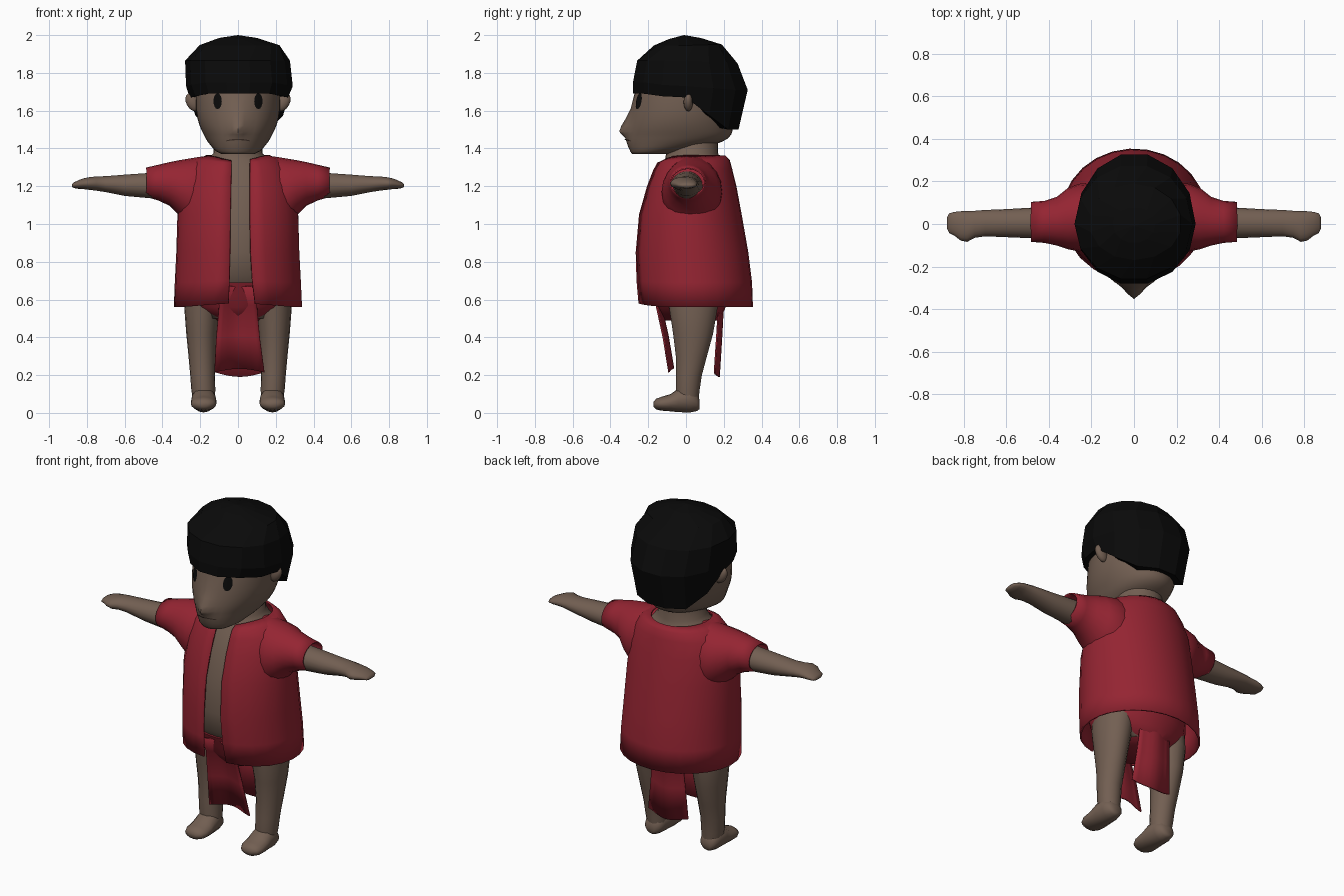
import bpy, bmesh, math
from mathutils import Vector
from mathutils.bvhtree import BVHTree

if "Cube" in bpy.data.objects:
    bpy.data.objects.remove(bpy.data.objects["Cube"])


def material(name, rgb):
    m = bpy.data.materials.new(name)
    m.diffuse_color = (*rgb, 1)
    m.use_nodes = True
    m.node_tree.nodes["Principled BSDF"].inputs["Base Color"].default_value = m.diffuse_color
    return m


SKIN = material("brown_skin", (0.17, 0.115, 0.085))
RED = material("crimson_cloth", (0.30, 0.018, 0.032))
BLACK = material("black_hair", (0.003, 0.003, 0.003))
LIP = material("dark_lip", (0.05, 0.03, 0.022))


def finish(name, bm, mat, angle=60, recalc=True):
    if recalc:
        bmesh.ops.recalc_face_normals(bm, faces=bm.faces)
    me = bpy.data.meshes.new(name)
    bm.to_mesh(me)
    bm.free()
    ob = bpy.data.objects.new(name, me)
    bpy.context.collection.objects.link(ob)
    me.materials.append(mat)
    bpy.ops.object.select_all(action='DESELECT')
    ob.select_set(True)
    bpy.context.view_layer.objects.active = ob
    if angle:
        bpy.ops.object.shade_smooth_by_angle(angle=math.radians(angle))
    return ob


def thicken(ob, t):
    mod = ob.modifiers.new("thickness", 'SOLIDIFY')
    mod.thickness, mod.offset = t, 0


def skin_rows(bm, rows, closed, caps):
    """Bridge rows of points with quads."""
    vs = [[bm.verts.new(p) for p in row] for row in rows]
    n = len(vs[0])
    for a, b in zip(vs, vs[1:]):
        for i in range(n if closed else n - 1):
            j = (i + 1) % n
            bm.faces.new((a[i], a[j], b[j], b[i]))
    if caps:
        bm.faces.new(vs[0])
        bm.faces.new(vs[-1])


def ring(axis, r, n):
    """Ellipse: position on axis, two (low, high) extents."""
    p, (a0, a1), (b0, b1) = r
    pts = []
    for i in range(n):
        t = 2 * math.pi * i / n
        a = (a0 + a1) / 2 + (a1 - a0) / 2 * math.cos(t)
        b = (b0 + b1) / 2 + (b1 - b0) / 2 * math.sin(t)
        pts.append({'x': (p, a, b), 'y': (a, p, b), 'z': (a, b, p)}[axis])
    return pts


def loft(name, axis, rings, mat, n=20, flip=False, caps=True):
    bm = bmesh.new()
    skin_rows(bm, [ring(axis, r, n) for r in rings], True, caps)
    if flip:
        bmesh.ops.scale(bm, vec=(-1, 1, 1), verts=bm.verts)
    return finish(name, bm, mat)


# Head: stacked ovals (z, half width, front y, back y) with a nose ridge
head = [(1.37, .085, -.285, -.09), (1.385, .115, -.293, 0), (1.41, .14, -.298, .12),
        (1.435, .16, -.30, .19), (1.455, .172, -.302, .225), (1.475, .182, -.304, .24),
        (1.49, .19, -.305, .245), (1.52, .203, -.303, .25), (1.56, .215, -.297, .255),
        (1.61, .222, -.288, .255), (1.68, .223, -.275, .255), (1.76, .218, -.255, .25),
        (1.85, .18, -.2, .2), (1.92, .1, -.1, .12)]
bm = bmesh.new()
skin_rows(bm, [ring('z', (z, (-w, w), (f, b)), 40) for z, w, f, b in head], True, True)
for v in bm.verts:
    if v.co.y < -.15:
        up, down = (v.co.z - 1.49) / .08, (1.49 - v.co.z) / .025
        bump = math.exp(-(up if up > 0 else down) ** 2)
        v.co.y -= .045 * bump * math.exp(-(v.co.x / .038) ** 2)
        v.co.y -= .015 * math.exp(-((v.co.z - 1.44) / .04) ** 2 - (v.co.x / .08) ** 2)
bmesh.ops.recalc_face_normals(bm, faces=bm.faces)
tree = BVHTree.FromBMesh(bm)
finish("head", bm, SKIN)


def face_plate(name, outline, mat):
    """Thin plate hugging the front of the head."""
    bm = bmesh.new()
    rows = []
    for lo, hi in outline:
        row = []
        for k in range(5):
            x, z = lo[0] + (hi[0] - lo[0]) * k / 4, lo[1] + (hi[1] - lo[1]) * k / 4
            hit = tree.ray_cast(Vector((x, -1, z)), Vector((0, 1, 0)))[0]
            row.append((x, hit.y - .005, z))
        rows.append(row)
    skin_rows(bm, rows, False, False)
    bmesh.ops.recalc_face_normals(bm, faces=bm.faces)
    if sum(f.normal.y for f in bm.faces) > 0:
        bmesh.ops.reverse_faces(bm, faces=bm.faces)
    return finish(name, bm, mat, recalc=False)


# Eyes and mouth
for side, s in (("left", -1), ("right", 1)):
    oval = []
    for k in range(9):
        c = math.cos(math.pi * (.04 + .92 * k / 8))
        w = .022 * math.sqrt(1 - c * c)
        z = 1.65 + .042 * c
        oval.append(((s * .108 - w, z), (s * .108 + w, z)))
    face_plate(side + "_eye", oval, BLACK)
face_plate("mouth", [((x, 1.444 - 1.6 * x * x), (x, 1.451 - 2.2 * x * x))
                     for x in [-.064 + .016 * i for i in range(9)]], LIP)

# Ears
for side, s in (("left", -1), ("right", 1)):
    bpy.ops.mesh.primitive_uv_sphere_add(segments=12, ring_count=8, radius=1,
                                         location=(s * .24, .012, 1.645))
    ear = bpy.context.object
    ear.name = side + "_ear"
    ear.scale = (.034, .025, .052)
    ear.rotation_euler = (0, s * .5, 0)
    ear.data.materials.append(SKIN)
    bpy.ops.object.shade_smooth_by_angle()

# Hair: faceted cap (left x, right x, front y, back y, front z, side z, back z)
hair = [(-.19, .2, -.24, .22, 1.70, 1.68, 1.51),
        (-.25, .265, -.288, .285, 1.69, 1.67, 1.50),
        (-.275, .29, -.288, .335, 1.75, 1.73, 1.71),
        (-.28, .275, -.265, .28, 1.865, 1.865, 1.85),
        (-.21, .225, -.17, .19, 1.945, 1.945, 1.95),
        (-.10, .10, -.09, .08, 1.98, 1.985, 1.985)]
rows = []
for k, (l, r, f, b, zf, zs, zb) in enumerate(hair):
    row = []
    for i in range(14):
        t = 2 * math.pi * (i + .5 * (k == 4)) / 14
        c, s = math.cos(t), math.sin(t)
        x = c * r if c > 0 else -c * l
        y = s * b if s > 0 else -s * f
        w = min(1, abs(s) * 1.3) ** (1 if s > 0 else 2)
        row.append((x, y, zs + ((zb if s > 0 else zf) - zs) * w))
    rows.append(row)
rows.append([(0, -.01, 2.0)] * 14)
bm = bmesh.new()
skin_rows(bm, rows, True, False)
bmesh.ops.remove_doubles(bm, verts=bm.verts, dist=.0005)
finish("hair", bm, BLACK, angle=0)

# Torso with neck
loft("torso", 'z', [
    (.50, (-.2, .2), (-.09, .16)), (.58, (-.27, .27), (-.13, .2)),
    (.68, (-.28, .28), (-.19, .24)), (.73, (-.285, .285), (-.225, .26)),
    (.85, (-.285, .285), (-.245, .27)), (1.05, (-.275, .275), (-.228, .255)),
    (1.2, (-.26, .26), (-.183, .23)), (1.3, (-.22, .22), (-.14, .2)),
    (1.345, (-.16, .16), (-.11, .18)), (1.375, (-.13, .13), (-.105, .17)),
    (1.47, (-.125, .125), (-.09, .17))], SKIN, 28)

# Arms, legs and feet
for side, s in (("left", True), ("right", False)):
    loft(side + "_arm", 'x', [
        (.25, (-.08, .09), (1.12, 1.28)), (.46, (-.068, .078), (1.135, 1.272)),
        (.60, (-.062, .07), (1.148, 1.262)), (.70, (-.058, .066), (1.168, 1.254)),
        (.75, (-.065, .062), (1.176, 1.252)), (.785, (-.084, .06), (1.18, 1.249)),
        (.815, (-.078, .06), (1.184, 1.243)), (.845, (-.055, .057), (1.186, 1.232)),
        (.87, (-.042, .05), (1.19, 1.22)), (.88, (-.02, .03), (1.198, 1.21))],
        SKIN, 18, s)
    loft(side + "_leg", 'z', [
        (.05, (.125, .235), (-.05, .065)), (.12, (.12, .247), (-.055, .073)),
        (.2, (.122, .253), (-.055, .085)), (.3, (.118, .262), (-.055, .112)),
        (.42, (.11, .274), (-.07, .145)), (.55, (.09, .284), (-.09, .168)),
        (.65, (.06, .275), (-.1, .175))], SKIN, 18, s)
    loft(side + "_foot", 'y', [
        (.072, (.16, .21), (.02, .07)), (.058, (.135, .23), (.01, .1)),
        (.02, (.12, .245), (.002, .14)), (-.04, (.115, .248), (.004, .13)),
        (-.08, (.113, .25), (.008, .1)), (-.13, (.115, .25), (.012, .085)),
        (-.158, (.13, .237), (.018, .075)), (-.172, (.16, .205), (.032, .058))],
        SKIN, 16, s)

# Jacket body, open at the front
# (front z, back z, half width, front y, back y, left edge x, right edge x)
jacket = [(.58, .56, .335, -.25, .35, -.05, .09), (.7, .69, .33, -.26, .345, -.045, .075),
          (.85, .85, .322, -.264, .325, -.042, .066), (1.05, 1.05, .316, -.246, .29, -.04, .062),
          (1.2, 1.2, .30, -.203, .262, -.037, .062), (1.28, 1.29, .265, -.172, .24, -.035, .063),
          (1.32, 1.335, .225, -.152, .228, -.035, .063), (1.33, 1.36, .165, -.125, .205, -.035, .063)]
rows = []
for zf, zb, w, f, b, xl, xr in jacket:
    start = -math.pi / 2 + math.asin(xr / w)
    end = 1.5 * math.pi + math.asin(xl / w)
    row = []
    for i in range(25):
        t = start + (end - start) * i / 24
        k = max(0, -math.sin(t)) ** 4
        row.append((w * math.cos(t), (f + b) / 2 + (b - f) / 2 * math.sin(t), zb + (zf - zb) * k))
    rows.append(row)
bm = bmesh.new()
skin_rows(bm, rows, False, False)
thicken(finish("jacket_body", bm, RED), .01)

# Sleeves flaring into the jacket
for side, s in (("left", True), ("right", False)):
    ob = loft(side + "_sleeve", 'x', [
        (.13, (-.09, .17), (1.0, 1.357)), (.2, (-.12, .19), (.98, 1.352)),
        (.26, (-.125, .185), (1.0, 1.342)), (.31, (-.115, .165), (1.05, 1.334)),
        (.36, (-.098, .125), (1.1, 1.324)), (.42, (-.085, .105), (1.128, 1.31)),
        (.485, (-.08, .1), (1.148, 1.295))], RED, 20, s, caps=False)
    thicken(ob, .008)

# Loincloth: hip wrap and hanging folded panels
loft("hip_wrap", 'z', [
    (.49, (-.12, .12), (-.11, .18)), (.56, (-.26, .26), (-.15, .21)),
    (.62, (-.288, .288), (-.18, .235)), (.69, (-.29, .29), (-.21, .25))], RED, 24)


def panel(name, rows, fold, tip):
    """Rows of (z, y, left x, right x), pleated across its width."""
    grid = []
    for z, y, l, r in rows:
        d = (.65 - z) / .45
        grid.append([(l + (r - l) * i / 8, y + fold * math.cos(math.pi * i / 4),
                      z + tip * d * math.sin(math.pi * i / 8)) for i in range(9)])
    bm = bmesh.new()
    skin_rows(bm, grid, False, False)
    thicken(finish(name, bm, RED), .008)


panel("front_panel", [(.67, -.205, -.09, .1), (.57, -.145, -.10, .10),
                      (.4, -.108, -.115, .115), (.215, -.078, -.125, .14)], -.012, .02)
panel("back_panel", [(.66, .235, -.1, .1), (.57, .185, -.10, .10),
                     (.4, .175, -.11, .115), (.215, .163, -.12, .14)], -.012, -.025)
